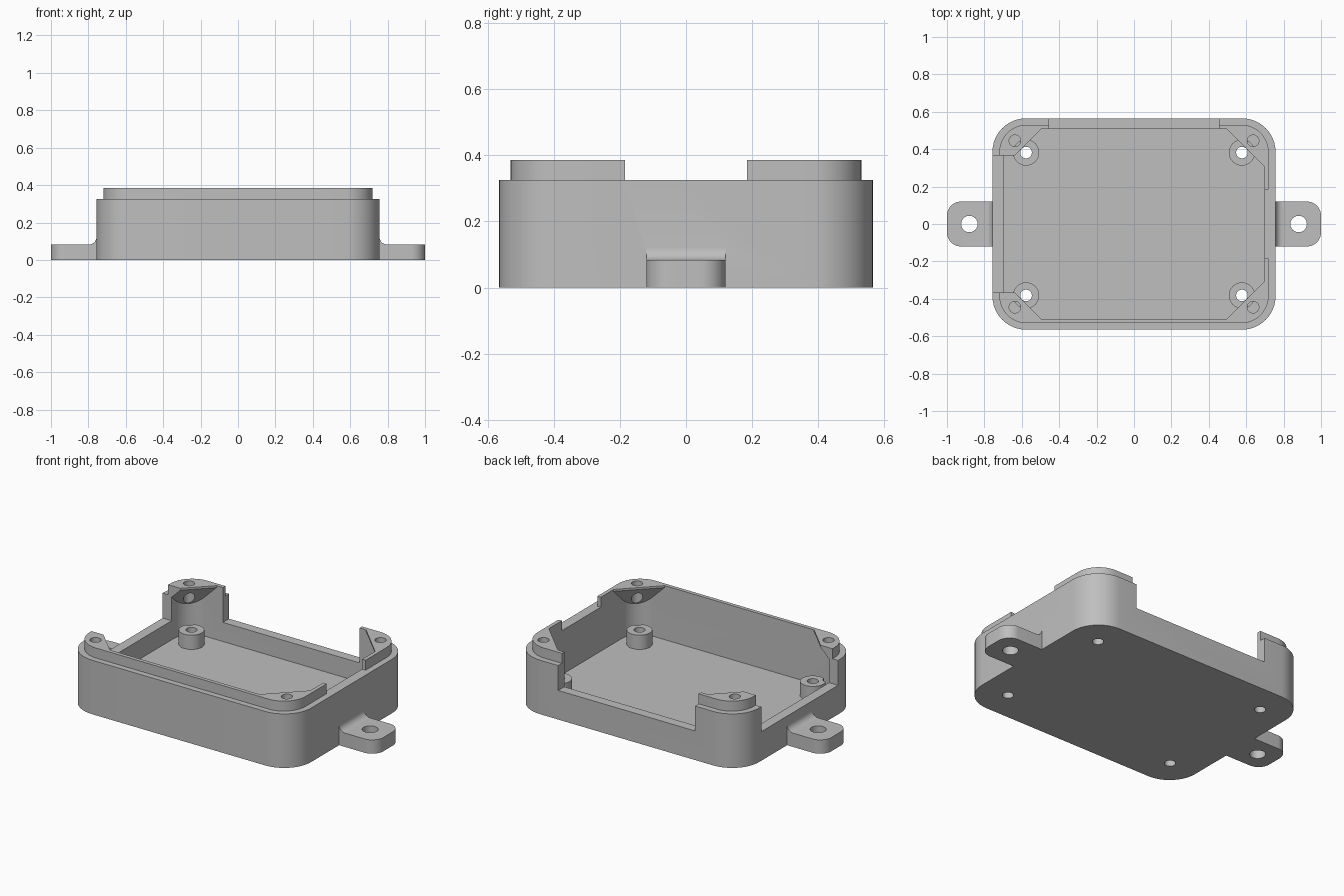
import bpy, bmesh
from math import sin, cos, pi, atan2
from mathutils import Matrix

if "Cube" in bpy.data.objects:
    bpy.data.objects.remove(bpy.data.objects["Cube"], do_unlink=True)

GREY = (0.52, 0.52, 0.52, 1)
grey = bpy.data.materials.new("plain_grey_plastic")
grey.use_nodes = True
grey.diffuse_color = GREY
grey.node_tree.nodes["Principled BSDF"].inputs["Base Color"].default_value = GREY

BODY_TOP, LIP_TOP, FLOOR, CUT = 0.325, 0.385, 0.06, 0.175
CORNERS = [(sx, sy) for sx in (1, -1) for sy in (1, -1)]
UPRIGHT = Matrix.Rotation(pi / 2, 4, 'X')   # turns an outline into a side profile


def prism(name, outline, low, high, matrix=Matrix()):
    """Extrude a flat outline between two heights."""
    bm = bmesh.new()
    base = bm.faces.new([bm.verts.new((x, y, low)) for x, y in outline])
    top = bmesh.ops.extrude_face_region(bm, geom=[base])["geom"]
    for v in top:
        if isinstance(v, bmesh.types.BMVert):
            v.co.z = high
    bmesh.ops.transform(bm, matrix=matrix, verts=bm.verts)
    bmesh.ops.recalc_face_normals(bm, faces=bm.faces)
    mesh = bpy.data.meshes.new(name)
    bm.to_mesh(mesh)
    bm.free()
    mesh.materials.append(grey)
    ob = bpy.data.objects.new(name, mesh)
    bpy.context.collection.objects.link(ob)
    return ob


def rounded(hx, hy, r, steps=12):
    """Outline of a rectangle with rounded corners."""
    pts = []
    for q, (sx, sy) in enumerate([(1, 1), (-1, 1), (-1, -1), (1, -1)]):
        for i in range(steps + 1):
            a = (q + i / steps) * pi / 2
            pts.append((sx * (hx - r) + r * cos(a), sy * (hy - r) + r * sin(a)))
    return pts


def box(name, x0, x1, y0, y1, z0, z1):
    return prism(name, [(x0, y0), (x1, y0), (x1, y1), (x0, y1)], z0, z1)


def cylinder(name, x, y, r, z0, z1, sides=32):
    ring = [(x + r * cos(2 * pi * i / sides), y + r * sin(2 * pi * i / sides))
            for i in range(sides)]
    return prism(name, ring, z0, z1)


def combine(target, tool, operation):
    """Apply a boolean and discard the tool."""
    tool.hide_render = True
    mod = target.modifiers.new("combine", 'BOOLEAN')
    mod.operation, mod.solver, mod.object = operation, 'EXACT', tool
    bpy.context.view_layer.objects.active = target
    bpy.ops.object.modifier_apply(modifier=mod.name)
    bpy.data.objects.remove(tool, do_unlink=True)


# Outer body with the stepped lip
case = prism("enclosure_base", rounded(0.757, 0.565, 0.18), 0, BODY_TOP)
combine(case, prism("lip", rounded(0.72, 0.53, 0.145), 0.2, LIP_TOP), 'UNION')

# Mounting tabs, one bar right through, with a fillet against each end wall
combine(case, prism("mounting_tabs", rounded(1, 0.12, 0.075), 0, 0.083), 'UNION')
fillet = [(0.72, 0.04), (0.72, 0.121)]
fillet += [(0.795 - 0.038 * cos(a), 0.121 - 0.038 * sin(a))
           for a in (i * pi / 16 for i in range(9))]
fillet.append((0.795, 0.04))
for turn in (0, pi):
    combine(case, prism("tab_fillet", fillet, -0.12, 0.12,
                        Matrix.Rotation(turn, 4, 'Z') @ UPRIGHT), 'UNION')

# Cavity, leaving screw gussets with sloped undersides in the corners
cavity = prism("cavity", rounded(0.697, 0.507, 0.122), FLOOR, 0.6)
edge = LIP_TOP - 0.012
wedge = [(0, 0.7), (0, edge), (0.2, edge - 0.28), (0.2, 0.7)]
for sx, sy in CORNERS:
    place = (Matrix.Translation((0.6 * sx, 0.405 * sy, 0))
             @ Matrix.Rotation(atan2(sy, sx), 4, 'Z') @ UPRIGHT)
    combine(cavity, prism("gusset", wedge, -0.25, 0.25, place), 'DIFFERENCE')
combine(case, cavity, 'DIFFERENCE')

# Openings in the back wall, right wall and the lip on the left
combine(case, box("back_opening", -0.455, 0.455, 0.48, 0.7, CUT, 0.6), 'DIFFERENCE')
combine(case, box("right_opening", -0.9, -0.6, -0.365, 0.365, CUT, 0.6), 'DIFFERENCE')
combine(case, box("lip_gap", 0.67, 0.9, -0.185, 0.185, BODY_TOP, 0.6), 'DIFFERENCE')

# Board standoffs with through holes, and the lid screw holes
for sx, sy in CORNERS:
    x, y = 0.577 * sx, 0.382 * sy
    combine(case, cylinder("standoff", x, y, 0.07, 0.03, 0.146), 'UNION')
    combine(case, cylinder("standoff_hole", x, y, 0.031, -0.1, 0.25), 'DIFFERENCE')
    combine(case, cylinder("screw_hole", 0.637 * sx, 0.445 * sy, 0.031, 0.1, 0.6),
            'DIFFERENCE')

# Tab holes
for side in (1, -1):
    combine(case, cylinder("tab_hole", 0.88 * side, 0, 0.044, -0.1, 0.2), 'DIFFERENCE')

bpy.ops.object.select_all(action='DESELECT')
case.select_set(True)
bpy.context.view_layer.objects.active = case
bpy.ops.object.shade_smooth_by_angle(angle=pi / 6)
